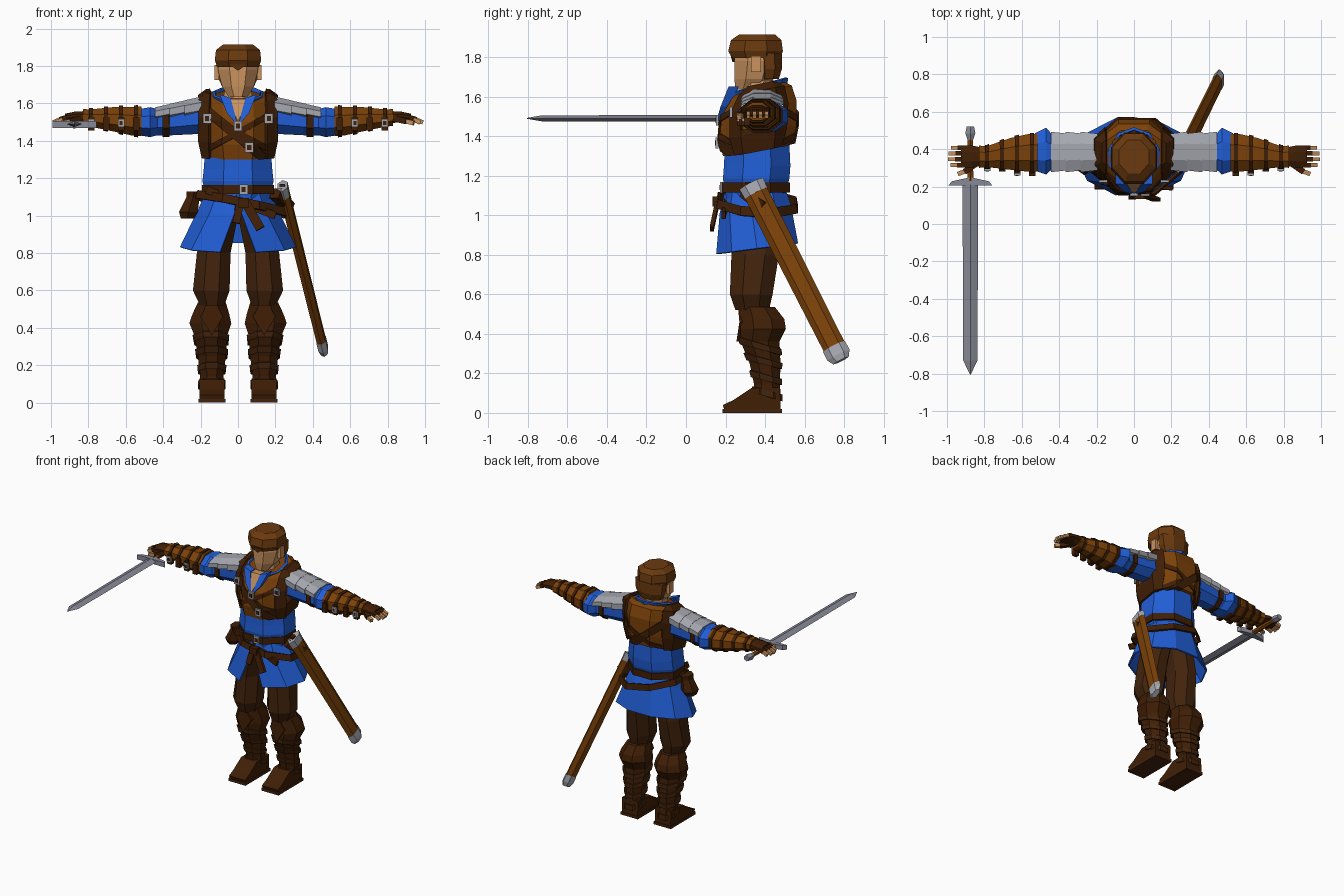
import bpy, bmesh
from math import cos, sin, pi, radians
from mathutils import Vector

if "Cube" in bpy.data.objects:
    bpy.data.objects.remove(bpy.data.objects["Cube"])


def material(name, r, g, b):
    m = bpy.data.materials.new(name)
    m.use_nodes = True
    col = [(c / 255) ** 2.2 for c in (r, g, b)] + [1]
    m.diffuse_color = col
    m.node_tree.nodes["Principled BSDF"].inputs["Base Color"].default_value = col
    return m


BLUE = material("blue cloth", 38, 94, 212)
LEATHER = material("tan leather", 122, 67, 17)
DARK = material("dark leather", 66, 36, 14)
PANTS = material("brown trousers", 68, 40, 20)
HAIR = material("brown hair", 106, 60, 22)
SKIN = material("skin", 200, 145, 95)
STEEL = material("light steel", 164, 166, 174)
BLADE = material("dark steel", 134, 136, 148)

AXES = {"X": (Vector((0, 1, 0)), Vector((0, 0, 1))),
        "Y": (Vector((1, 0, 0)), Vector((0, 0, 1))),
        "Z": (Vector((1, 0, 0)), Vector((0, 1, 0)))}


def finish(name, bm, mat, thick=0, offset=1):
    me = bpy.data.meshes.new(name)
    bm.to_mesh(me)
    bm.free()
    me.materials.append(mat)
    ob = bpy.data.objects.new(name, me)
    bpy.context.collection.objects.link(ob)
    if thick:
        mod = ob.modifiers.new("thickness", "SOLIDIFY")
        mod.thickness, mod.offset = thick, offset
    return ob


def add(name, verts, faces, mat, mirror=False, thick=0, offset=1):
    obs = []
    for s, pre in ((1, "left_"), (-1, "right_")) if mirror else ((1, ""),):
        bm = bmesh.new()
        vs = [bm.verts.new((s * v[0], v[1], v[2])) for v in verts]
        for f in faces:
            bm.faces.new([vs[i] for i in f])
        bmesh.ops.recalc_face_normals(bm, faces=bm.faces)
        obs.append(finish(pre + name, bm, mat, thick, offset))
    return obs


def tube(name, rings, mat, axis="Z", n=8, twist=.5, slope=(0, 0), caps=True,
         gap=False, mirror=False, thick=0):
    """Loft of rings (x, y, z, radius_u, radius_v[, gap in degrees])."""
    u, v = AXES[axis] if isinstance(axis, str) else axis
    k = 1 / cos(pi / n) if twist and not gap else 1
    verts, faces = [], []
    for r in rings:
        c = Vector(r[:3])
        for i in range(n):
            a = 2 * pi * (i + twist) / n
            if gap:
                g = radians(r[5])
                a = -pi / 2 + g + (2 * pi - 2 * g) * i / (n - 1)
            d = u * r[3] * k * cos(a) + v * r[4] * k * sin(a)
            d.z += slope[0] * d.x + slope[1] * d.y
            verts.append(c + d)
    for j in range(len(rings) - 1):
        for i in range(n - 1 if gap else n):
            a, b = j * n + i, j * n + (i + 1) % n
            faces.append((a, b, b + n, a + n))
    if caps and not gap:
        faces += [tuple(range(n)), tuple(range(len(verts) - n, len(verts)))]
    return add(name, verts, faces, mat, mirror, thick, 0)


def beam(name, a, b, w, t, mat, hint=(0, 0, 1), n=4, mirror=False, taper=1):
    a, b = Vector(a), Vector(b)
    v = (b - a).cross(Vector(hint)).normalized()
    u = v.cross(b - a).normalized()
    return tube(name, [(*a, t, w), (*b, t * taper, w * taper)], mat, (u, v), n, mirror=mirror)


def box(name, c, size, mat, mirror=False):
    x, y, z = c
    w, d, h = (s / 2 for s in size)
    return tube(name, [(x, y, z - h, w, d), (x, y, z + h, w, d)], mat, n=4, mirror=mirror)


def prism(name, pts, push, mat, mirror=False):
    n = len(pts)
    verts = [Vector(p) for p in pts] + [Vector(p) + Vector(push) for p in pts]
    faces = [tuple(range(n)), tuple(range(n, 2 * n))]
    faces += [(i, (i + 1) % n, (i + 1) % n + n, i + n) for i in range(n)]
    return add(name, verts, faces, mat, mirror)


def band(name, src, point, normal, width, mat, thick=.012):
    """Strap that follows the surface of src where a slab crosses it."""
    bm = bmesh.new()
    bm.from_mesh(src.data)
    no = Vector(normal).normalized()
    for s in (1, -1):
        bmesh.ops.bisect_plane(bm, geom=bm.verts[:] + bm.edges[:] + bm.faces[:],
                               plane_co=Vector(point) + no * s * width / 2,
                               plane_no=no * s, clear_outer=True)
    return finish(name, bm, mat, thick)


def buckle(name, x, y, z, s=.045, mirror=False):
    box(name, (x, y, z), (s, .014, s * 1.2), STEEL, mirror)
    box(name + "_hole", (x, y - .006, z), (s * .5, .008, s * .6), DARK, mirror)


# Head, hair and neck
tube("head", [(0, .315, 1.635, .05, .065), (0, .345, 1.69, .085, .1),
              (0, .36, 1.78, .108, .115), (0, .36, 1.86, .1, .11)], SKIN)
tube("hair_cap", [(0, .355, 1.795, .112, .122), (0, .352, 1.83, .124, .138),
                  (0, .355, 1.885, .118, .128), (0, .36, 1.915, .08, .09)], HAIR)
tube("hair_back", [(0, .42, 1.69, .085, .05), (0, .425, 1.74, .108, .06),
                   (0, .42, 1.82, .115, .065)], HAIR)
prism("hair_fringe", [(-.05, .225, 1.81), (.05, .225, 1.81), (0, .235, 1.775)], (0, .03, 0), HAIR)
box("ear", (.113, .355, 1.765), (.025, .05, .08), SKIN, True)
tube("neck", [(0, .34, 1.52, .085, .09), (0, .365, 1.7, .07, .075)], SKIN)
tube("collar", [(0, .37, 1.58, .105, .125, 14), (0, .36, 1.655, .135, .15, 32)],
     BLUE, n=9, slope=(0, .27), gap=True, thick=.015)
prism("open_neck", [(-.05, .215, 1.625), (.05, .215, 1.625), (0, .16, 1.5)], (0, .06, 0), SKIN)
prism("lapel", [(.04, .21, 1.63), (.1, .215, 1.65), (.06, .175, 1.55), (0, .155, 1.48)],
      (0, .05, 0), BLUE, True)

# Shirt and vest
tube("shirt", [(0, .35, 1.08, .165, .145), (0, .355, 1.185, .19, .168),
               (0, .36, 1.25, .183, .168), (0, .36, 1.42, .17, .16)], BLUE)
vest = tube("vest", [(0, .365, 1.335, .182, .178), (0, .365, 1.42, .198, .195),
                     (0, .37, 1.54, .205, .19), (0, .385, 1.625, .198, .15),
                     (0, .385, 1.65, .165, .115)], LEATHER, slope=(0, .2))[0]
band("bandolier", vest, (-.02, .36, 1.44), (.64, 0, .77), .05, DARK)
for s, side in ((1, "left"), (-1, "right")):
    band(side + "_shoulder_strap", vest, (s * .172, .36, 1.5), (1, 0, 0), .055, DARK, .018)
    band(side + "_chest_strap", vest, (s * .1, .2, 1.5), (s * .5, 0, -.9), .03, DARK, .007)
buckle("chest_buckle", 0, .158, 1.48)
buckle("shoulder_buckle", .165, .228, 1.52, mirror=True)
buckle("bandolier_buckle", .06, .157, 1.365)

# Skirt, belts and pouch
tube("skirt", [(0, .35, 1.13, .165, .15, 3), (0, .355, 1.03, .212, .18, 5),
               (0, .36, .83, .305, .212, 18)], BLUE, n=10, slope=(0, .13), gap=True, thick=.012)
tube("waist_belt", [(0, .355, 1.115, .185, .165), (0, .355, 1.165, .185, .165)],
     DARK, caps=False, thick=.015)
tube("hip_belt", [(.015, .36, 1.04, .238, .2), (.015, .36, 1.085, .225, .192)],
     DARK, slope=(-.2, -.06), caps=False, thick=.015)
beam("belt_tail", (.04, .16, 1.07), (.12, .13, .93), .025, .01, DARK, (0, 1, 0))
beam("belt_tail_short", (.01, .16, 1.06), (-.01, .14, .96), .02, .008, DARK, (0, 1, 0))
box("belt_knot", (.03, .155, 1.07), (.06, .04, .05), DARK)
buckle("waist_buckle", .03, .18, 1.14)
beam("crossing_belt", (-.17, .22, 1.14), (.2, .19, 1.0), .02, .01, DARK, (0, 1, 0))
tube("pouch", [(-.27, .33, .985, .035, .04), (-.265, .33, 1.02, .05, .06),
               (-.24, .33, 1.1, .035, .045), (-.235, .33, 1.13, .04, .05)], DARK, n=6)

# Trousers, boots and feet
tube("trouser_leg", [(.085, .35, 1.0, .085, .13), (.13, .35, .8, .09, .12),
                     (.143, .33, .6, .098, .108), (.138, .335, .52, .065, .085)],
     PANTS, mirror=True)
boots = tube("boot", [(.14, .41, .06, .066, .072), (.14, .41, .14, .062, .065),
                      (.14, .4, .25, .075, .078), (.145, .375, .36, .088, .098),
                      (.148, .39, .425, .112, .115), (.145, .385, .475, .098, .112),
                      (.14, .36, .535, .075, .09)], DARK, mirror=True)
prism("knee_flap", [(.08, .27, .46), (.14, .26, .57), (.2, .27, .46), (.14, .255, .36)],
      (0, .04, 0), DARK, True)
prism("foot", [(.072, .48, 0), (.072, .2, 0), (.072, .186, .04), (.072, .24, .065),
               (.072, .33, .125), (.072, .475, .13)], (.134, 0, 0), DARK, True)
box("sole", (.139, .335, .01), (.144, .3, .02), PANTS, True)
for boot, side in zip(boots, ("left", "right")):
    for i, z in enumerate((.1, .18, .26, .33)):
        band(f"{side}_boot_strap_{i}", boot, (boot.data.vertices[0].co.x, .4, z),
             (0, .3, 1), .03, PANTS, .01)

# Sleeves and shoulder armour
sleeves = tube("sleeve", [(.15, .385, 1.53, .09, .09), (.35, .385, 1.505, .085, .075),
                          (.43, .385, 1.5, .085, .07), (.47, .39, 1.5, .125, .08),
                          (.53, .385, 1.5, .1, .07)], BLUE, "X", mirror=True)
for i in range(3):
    x, z = .195 + i * .08, 1.585 - i * .012
    tube(f"shoulder_plate_{i}", [(x, .385, z, .098, .052 - i * .007),
                                 (x + .09, .385, z - .018, .108, .05 - i * .007)],
         STEEL, "X", mirror=True)

# Bracers with straps and buckles
bracers = tube("bracer", [(.515, .38, 1.505, .1, .08), (.57, .38, 1.505, .1, .076),
                          (.66, .375, 1.515, .085, .066), (.79, .36, 1.522, .055, .046),
                          (.83, .36, 1.525, .06, .045)], LEATHER, "X", mirror=True)
for s, bracer, sleeve, side in zip((1, -1), bracers, sleeves, ("left", "right")):
    band(side + "_sleeve_strap", sleeve, (s * .385, .38, 1.5), (1, 0, 0), .035, DARK, .01)
    for i in range(4):
        band(f"{side}_bracer_strap_{i}", bracer, (s * (.545 + i * .08), .38, 1.5),
             (1, 0, 0), .022, DARK, .008)
for i in range(4):
    x, y = .545 + i * .08, .272 + i * .012
    box(f"bracer_tab_{i}", (x, y, 1.49), (.035, .03, .07), DARK, True)
    if i % 2:
        buckle(f"bracer_buckle_{i}", x, y - .018, 1.495, .035, True)

# Gloved hands with bare fingertips
tube("glove", [(.81, .36, 1.525, .048, .034), (.87, .36, 1.53, .06, .027),
               (.925, .36, 1.525, .058, .02)], DARK, "X", mirror=True)
for i in range(4):
    y = .315 + i * .031
    tip = .995 - abs(i - 1.4) * .014
    beam(f"finger_{i}", (.91, y, 1.527), (tip - .035, y, 1.515), .012, .013, DARK, mirror=True)
    beam(f"fingertip_{i}", (tip - .037, y, 1.515), (tip, y, 1.498), .01, .011, SKIN, mirror=True)
beam("thumb", (.84, .325, 1.52), (.905, .28, 1.505), .016, .016, DARK, mirror=True)
beam("thumb_tip", (.9, .283, 1.505), (.94, .268, 1.495), .012, .012, SKIN, mirror=True)

# Sword in the right hand
SX, SZ = -.875, 1.49
tube("sword_blade", [(SX, .21, SZ, .042, .017), (SX, -.73, SZ, .038, .015),
                     (SX, -.805, SZ, .002, .002)], BLADE, "Y", n=4, twist=0)
prism("sword_guard", [(SX - .118, .205, SZ - .02), (SX + .118, .205, SZ - .02),
                      (SX + .1, .228, SZ - .02), (SX, .25, SZ - .02),
                      (SX - .1, .228, SZ - .02)], (0, 0, .035), BLADE)
tube("sword_grip", [(SX, .23, SZ, .016, .016), (SX, .46, SZ, .014, .014)], LEATHER, "Y", n=6)
tube("sword_pommel", [(SX, .45, SZ, .015, .015), (SX, .485, SZ, .027, .022),
                      (SX, .52, SZ, .02, .018)], BLADE, "Y", n=6)

# Scabbard on the left hip
top, end = Vector((.238, .33, 1.16)), Vector((.462, .785, .265))
for part, a, b, w, mat, taper in (("mouth", 0, .055, .058, STEEL, .95),
                                  ("body", .05, .93, .054, LEATHER, .93),
                                  ("tip", .92, .97, .054, STEEL, 1),
                                  ("point", .97, 1.0, .054, STEEL, .7)):
    beam("scabbard_" + part, top.lerp(end, a), top.lerp(end, b), w, w * .48, mat,
         (1, 0, 0), 6, taper=taper)
box("scabbard_opening", (.237, .328, 1.163), (.03, .06, .012), DARK)
beam("scabbard_hanger", (.2, .3, 1.12), (.27, .4, 1.04), .03, .03, DARK)
